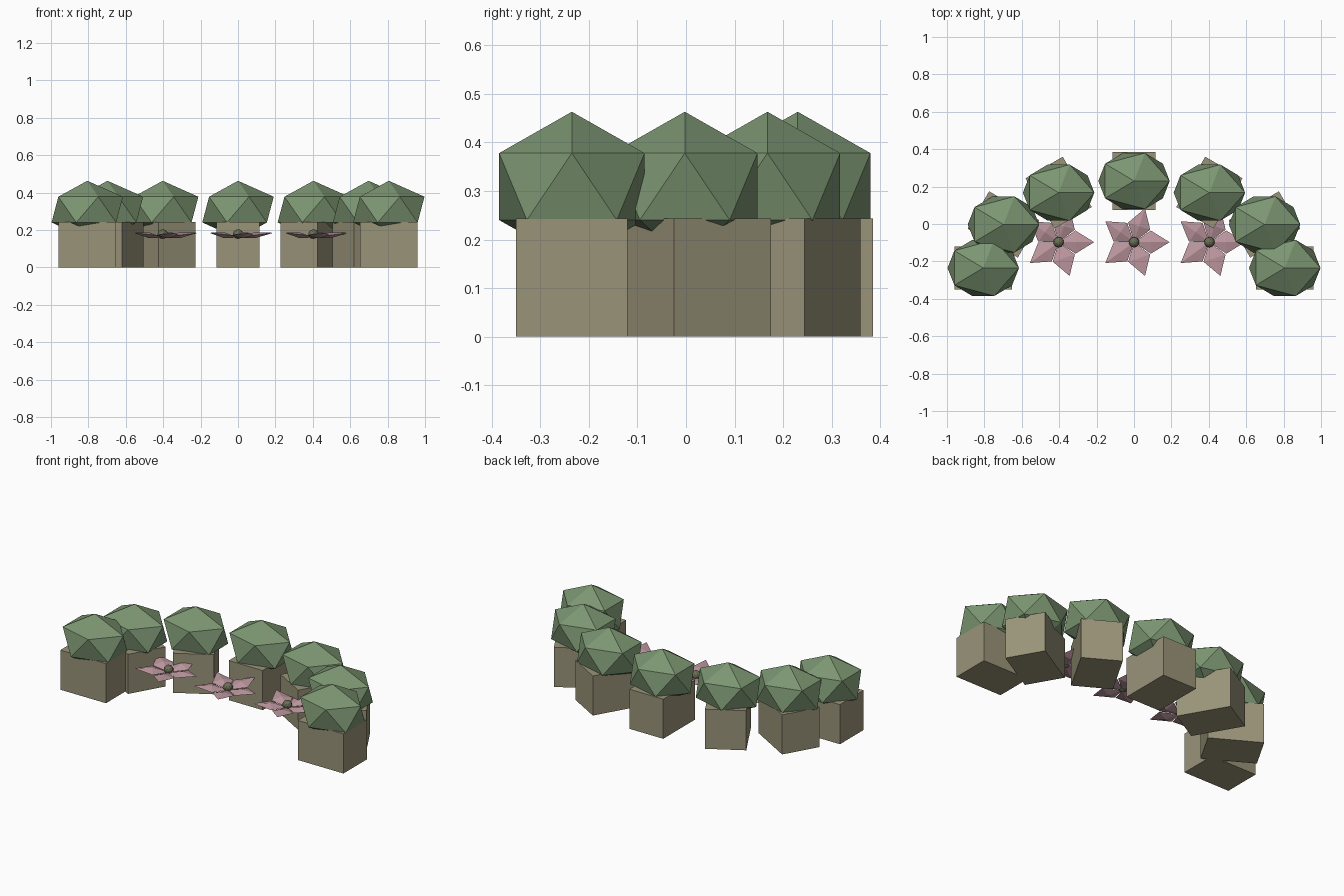
import bpy, bmesh, math
from mathutils import Matrix, Vector

if "Cube" in bpy.data.objects:
    bpy.data.objects.remove(bpy.data.objects["Cube"])


def material(name, hex_rgb):
    lin = []
    for i in (0, 2, 4):
        c = int(hex_rgb[i:i + 2], 16) / 255
        lin.append(c / 12.92 if c <= 0.04045 else ((c + 0.055) / 1.055) ** 2.4)
    m = bpy.data.materials.new(name)
    m.diffuse_color = (*lin, 1)
    m.use_nodes = True
    m.node_tree.nodes["Principled BSDF"].inputs["Base Color"].default_value = m.diffuse_color
    return m


STONE = material("tan stone", "9A9479")
LEAF = material("leaf green", "7C9672")
PINK = material("dusty pink", "BD979F")
OLIVE = material("dark olive", "6C6F55")


def add(name, bm, mat, loc=(0, 0, 0), rot=0):
    me = bpy.data.meshes.new(name)
    bm.to_mesh(me)
    bm.free()
    me.materials.append(mat)
    ob = bpy.data.objects.new(name, me)
    ob.location = loc
    ob.rotation_euler.z = rot
    bpy.context.collection.objects.link(ob)
    return ob


def ico(rx, ry, rz, sub):
    bm = bmesh.new()
    bmesh.ops.create_icosphere(bm, subdivisions=sub, radius=1)
    bmesh.ops.scale(bm, vec=(rx, ry, rz), verts=bm.verts)
    return bm


# arc of seven blocks, each with a faceted bush
for k in range(-3, 4):
    a = math.radians(30 * k)
    x, y = 0.806 * math.sin(a), -0.235 + 0.465 * math.cos(a)
    bm = bmesh.new()
    bmesh.ops.create_cube(bm, size=1)
    bmesh.ops.scale(bm, vec=(0.23, 0.31, 0.243), verts=bm.verts)
    add("block", bm, STONE, (x, y, 0.1215), -a)
    add("bush", ico(0.2135, 0.176, 0.154, 1), LEAF, (x, y, 0.309))


# star flower: five flattened, folded petals tilted upward
def petals():
    bm = bmesh.new()
    for i in range(5):
        rot = Matrix.Rotation(math.radians(72 * i), 4, 'Z')
        pts = [(0, 0, -0.012), (0.09, 0.062, 0), (0.19, 0, 0.013),
               (0.09, -0.062, 0), (0.09, 0, 0.015), (0.09, 0, -0.016)]
        v = [bm.verts.new(rot @ Vector(p)) for p in pts]
        for j in range(4):
            n = (j + 1) % 4
            bm.faces.new((v[n], v[j], v[4]))
            bm.faces.new((v[j], v[n], v[5]))
    bmesh.ops.recalc_face_normals(bm, faces=bm.faces)
    return bm


for x in (-0.403, 0, 0.403):
    add("flower_petals", petals(), PINK, (x, -0.097, 0.172))
    add("flower_center", ico(0.028, 0.028, 0.026, 2), OLIVE, (x, -0.097, 0.178))
